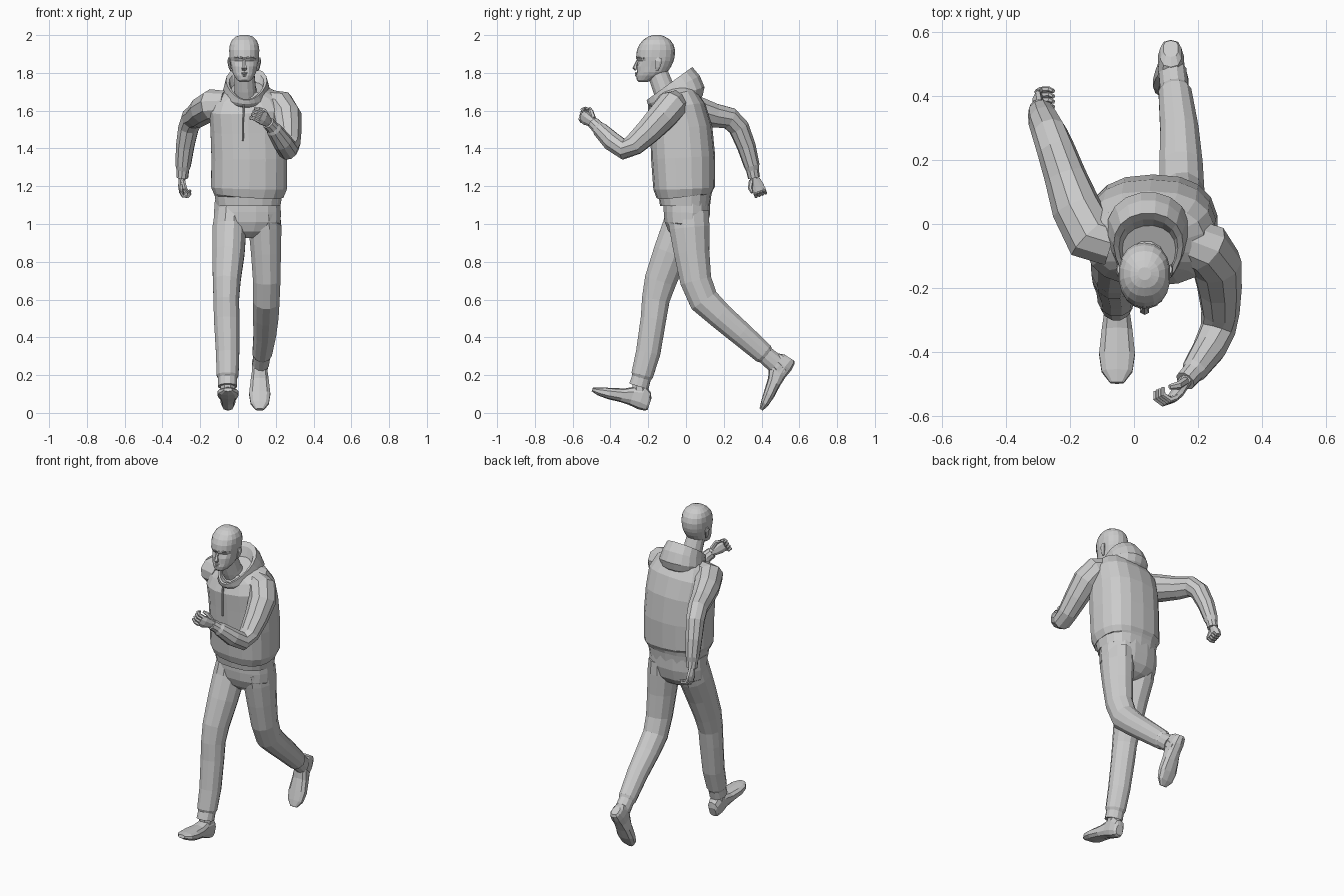
import bpy, bmesh, math
from mathutils import Vector as V


def loft(name, rings):
    """Skin equal-length closed point rings, cap both ends, keep flat faces."""
    bm = bmesh.new()
    rows = [[bm.verts.new(p) for p in r] for r in rings]
    n = len(rows[0])
    for a, b in zip(rows, rows[1:]):
        for i in range(n):
            j = (i + 1) % n
            bm.faces.new((a[i], a[j], b[j], b[i]))
    bm.faces.new(rows[0])
    bm.faces.new(rows[-1])
    bmesh.ops.recalc_face_normals(bm, faces=bm.faces)
    me = bpy.data.meshes.new(name)
    bm.to_mesh(me)
    bm.free()
    ob = bpy.data.objects.new(name, me)
    bpy.context.collection.objects.link(ob)
    return ob


def oval(n, e=1.0):
    """Unit superellipse points, starting half a step off the axis."""
    out = []
    for i in range(n):
        a = 2 * math.pi * (i + 0.5) / n
        c, s = math.cos(a), math.sin(a)
        out.append((math.copysign(abs(c) ** e, c), math.copysign(abs(s) ** e, s)))
    return out


def tube(name, path, n=10, e=1.0, ref=None):
    """Path points are (x, y, z, radius) or (x, y, z, width radius, depth radius)."""
    pts = [V(p[:3]) for p in path]
    rings, u = [], ref
    for i, p in enumerate(path):
        t = (pts[min(i + 1, len(pts) - 1)] - pts[max(i - 1, 0)]).normalized()
        if u is None:
            u = V((0, 1, 0)) if abs(t.x) > 0.7 else V((1, 0, 0))
        u = (u - t * u.dot(t)).normalized()
        w = t.cross(u)
        rings.append([pts[i] + u * c * p[3] + w * s * p[-1] for c, s in oval(n, e)])
    return loft(name, rings)


# Hoodie body with hem band
tube("hoodie_body", [
    (.055, -.005, 1.095, .172, .132), (.055, -.005, 1.15, .18, .14),
    (.055, -.008, 1.157, .188, .15), (.058, -.01, 1.19, .203, .163),
    (.06, -.015, 1.35, .203, .17), (.055, -.025, 1.50, .203, .165),
    (.05, -.045, 1.61, .205, .15), (.045, -.055, 1.675, .175, .115),
    (.042, -.075, 1.72, .09, .08)], 18, 0.8)

# Front zip
tube("zip", [(.025, -.192, 1.44, .006), (.027, -.196, 1.54, .006), (.03, -.195, 1.64, .006)], 6)

# Sleeves: the left one swings forward, the right one back
tube("left_sleeve", [
    (.16, -.05, 1.635, .075), (.225, -.075, 1.625, .083), (.258, -.125, 1.57, .08),
    (.267, -.20, 1.49, .07), (.27, -.275, 1.42, .06), (.262, -.33, 1.395, .056),
    (.235, -.39, 1.435, .053), (.19, -.455, 1.50, .042), (.182, -.465, 1.51, .035),
    (.16, -.49, 1.535, .033)], 10)
tube("right_sleeve", [
    (-.07, -.06, 1.63, .075), (-.135, -.04, 1.63, .085), (-.18, .05, 1.605, .078),
    (-.215, .15, 1.575, .066), (-.243, .23, 1.56, .06), (-.262, .28, 1.51, .056),
    (-.28, .32, 1.41, .05), (-.29, .348, 1.31, .042), (-.292, .352, 1.285, .034),
    (-.295, .36, 1.245, .032)], 10)


# Hands with curled fingers and a thumb
def hand(side, wrist, d, p, flip, k):
    w, d = V(wrist), V(d).normalized()
    p = V(p)
    p = (p - d * p.dot(d)).normalized()
    s = d.cross(p) * flip

    def at(a, b, c, *r):
        return (*(w + (d * a + p * b + s * c) * k), *[x * k for x in r])
    tube(side + "_palm", [at(-.015, 0, 0, .02, .018), at(.015, 0, 0, .025, .017),
                          at(.05, 0, 0, .034, .016), at(.075, .004, 0, .031, .012)], 8, ref=s)
    for i in range(4):
        c = .024 - .016 * i
        tube(f"{side}_finger_{i + 1}", [
            at(.068, 0, c, .0095), at(.088, .012, c, .009), at(.09, .036, c, .008),
            at(.073, .047, c, .006)], 6, ref=s)
    tube(side + "_thumb", [at(.012, .004, .018, .012), at(.045, .018, .038, .011),
                           at(.065, .036, .036, .007)], 6, ref=p)


hand("left", (.162, -.487, 1.535), (-.5, -.75, .42), (-.7, .6, .2), -1, 1.15)
hand("right", (-.295, .36, 1.25), (-.1, .35, -.93), (1, 0, 0), 1, 1.1)

# Trousers
tube("trouser_hips", [
    (.05, .005, 1.13, .175, .125), (.05, .005, 1.06, .18, .125), (.05, .0, 1.0, .178, .115),
    (.05, -.005, .955, .13, .09), (.05, -.005, .925, .04, .05)], 16, 0.85)
tube("right_trouser_leg", [
    (-.04, .0, 1.06, .085, .11), (-.045, -.025, .98, .092, .105), (-.05, -.08, .85, .088, .096),
    (-.06, -.135, .70, .076, .088), (-.062, -.16, .60, .07, .076), (-.06, -.172, .50, .07, .07),
    (-.055, -.20, .32, .064, .067), (-.055, -.232, .20, .06, .06), (-.055, -.236, .185, .052, .052),
    (-.055, -.25, .14, .052, .055)], 12)
tube("left_trouser_leg", [
    (.14, .01, 1.06, .085, .115), (.143, .018, .98, .09, .11), (.148, .03, .85, .082, .097),
    (.152, .052, .70, .075, .086), (.15, .095, .595, .072, .082), (.147, .18, .515, .07, .072),
    (.142, .29, .42, .062, .066), (.128, .41, .315, .053, .058), (.126, .422, .305, .046, .05),
    (.12, .475, .26, .045, .053)], 12)

# Shoes: stations from heel to toe as (distance, half width, bottom, top)
STATIONS = [(0, .024, .014, .075), (.012, .034, .004, .105), (.05, .042, 0, .13), (.10, .042, .006, .11),
            (.15, .05, .006, .082), (.22, .058, 0, .062), (.275, .05, .002, .046), (.312, .022, .012, .032)]


def shoe(side, heel, fwd, ankle):
    f = V(fwd).normalized()
    up, h = V((0, f.z, -f.y)), V(heel)
    rings = []
    for d, w, b, t in STATIONS:
        rings.append([h + f * d + V((c * w, 0, 0)) + up * ((b + t) / 2 + s * (t - b) / 2)
                      for c, s in oval(10, 0.75)])
    loft(side + "_shoe", rings)
    tube(side + "_ankle", ankle, 8)


shoe("right", (-.053, -.207, .004), (0, -.3, .1),
     [(-.054, -.25, .07, .04), (-.055, -.245, .12, .042), (-.055, -.245, .17, .04)])
shoe("left", (.115, .585, .268), (0, -.54, -.84),
     [(.116, .515, .215, .04), (.118, .487, .245, .043), (.12, .46, .275, .04)])

# Head: levels as (height, face y, back y, half width)
HX = .033
LEVELS = [(1.752, -.25, -.205, .024), (1.762, -.26, -.175, .038), (1.785, -.264, -.12, .055),
          (1.805, -.26, -.098, .064), (1.835, -.259, -.078, .07), (1.862, -.258, -.066, .076),
          (1.885, -.264, -.06, .079), (1.92, -.26, -.058, .081), (1.95, -.247, -.066, .077),
          (1.975, -.226, -.084, .065), (1.992, -.20, -.112, .045), (2.0, -.175, -.135, .02)]
rings = []
for z, yf, yb, w in LEVELS:
    ring = []
    for c, s in oval(18, 0.9):
        x, y = c * w, (yf + yb) / 2 + s * (yb - yf) / 2
        if z == 1.862 and s < 0 and .015 < abs(x) < .055:
            y += .011  # eye sockets
        ring.append((HX + x, y, z))
    rings.append(ring)
loft("head", rings)
tube("neck", [(.042, -.085, 1.66, .068, .07), (.038, -.12, 1.72, .058, .06),
              (.034, -.15, 1.80, .054, .056)], 12)

# Facial features
tube("nose", [(HX, -.252, 1.875, .008, .006), (HX, -.265, 1.845, .01, .008),
              (HX, -.27, 1.826, .016, .014), (HX, -.262, 1.816, .012, .008)], 6)
for i, (z, r) in enumerate([(1.798, .006), (1.787, .006)]):
    tube("upper_lip" if i == 0 else "lower_lip",
         [(HX - .024, -.25, z, .003), (HX, -.266, z, r), (HX + .024, -.25, z, .003)], 6)
for m, side in ((-1, "right"), (1, "left")):
    tube(side + "_brow", [(HX + m * .01, -.26, 1.88, .006), (HX + m * .035, -.25, 1.885, .007),
                          (HX + m * .06, -.222, 1.878, .005)], 6)
    tube(side + "_ear", [(HX + m * .07, -.155, 1.812, .005, .008), (HX + m * .076, -.15, 1.83, .007, .014),
                         (HX + m * .082, -.145, 1.862, .008, .02),
                         (HX + m * .08, -.142, 1.88, .006, .012)], 8)

# Hood lying on the back: loops as (half width, front y, back y, front z, back z)
HOOD = [(.11, -.17, .06, 1.61, 1.64), (.135, -.195, .09, 1.625, 1.68), (.142, -.205, .10, 1.635, 1.725),
        (.13, -.208, .075, 1.645, 1.785), (.118, -.21, .035, 1.655, 1.832), (.10, -.20, .015, 1.66, 1.81),
        (.088, -.185, -.005, 1.655, 1.75), (.07, -.165, -.03, 1.65, 1.68)]
rings = []
for w, yf, yb, zf, zb in HOOD:
    ring = []
    for c, s in oval(20):
        t = (s + 1) / 2
        ring.append((.045 + c * w * (.7 + .4 * t), yf + (yb - yf) * t, zf + (zb - zf) * t))
    rings.append(ring)
loft("hood", rings)
